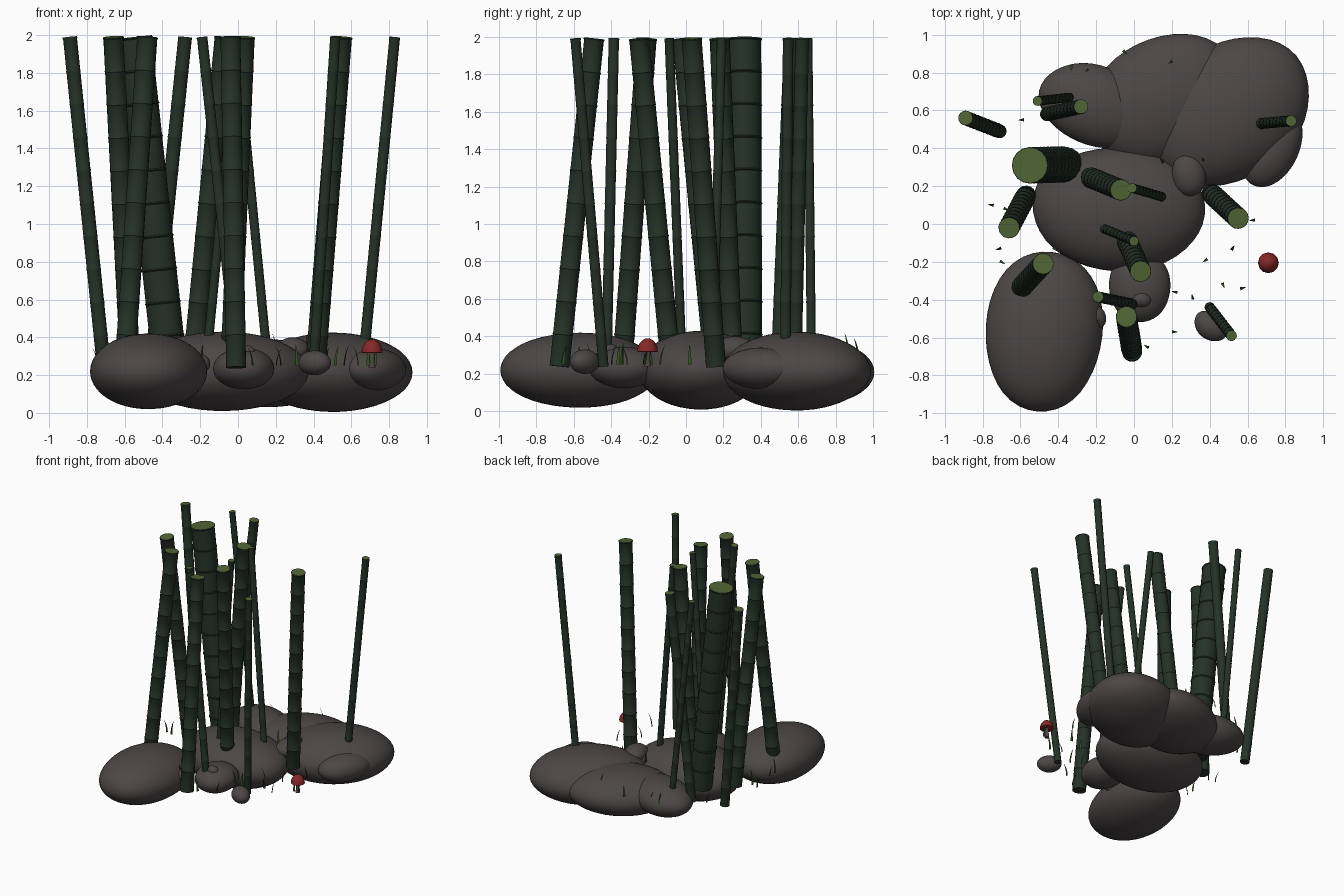
import bpy, bmesh, math, random
from mathutils import Vector, Matrix

if "Cube" in bpy.data.objects:
    bpy.data.objects.remove(bpy.data.objects["Cube"])

random.seed(4)


def mat(name, rgb):
    m = bpy.data.materials.new(name)
    m.diffuse_color = (*rgb, 1)
    m.use_nodes = True
    m.node_tree.nodes["Principled BSDF"].inputs["Base Color"].default_value = m.diffuse_color
    return m


ROCK = mat("dark_stone", (0.072, 0.063, 0.062))
STALK = mat("dark_green", (0.018, 0.031, 0.021))
CUT = mat("cut_green", (0.08, 0.13, 0.036))
GRASS = mat("grass_green", (0.028, 0.085, 0.012))
RED = mat("mushroom_red", (0.24, 0.02, 0.02))
STEM = mat("stem_brown", (0.09, 0.06, 0.06))


def finish(name, bm, mats, smooth=True):
    bmesh.ops.recalc_face_normals(bm, faces=bm.faces)
    me = bpy.data.meshes.new(name)
    bm.to_mesh(me)
    bm.free()
    for m in mats:
        me.materials.append(m)
    ob = bpy.data.objects.new(name, me)
    bpy.context.collection.objects.link(ob)
    if smooth:
        for o in bpy.context.selected_objects:
            o.select_set(False)
        bpy.context.view_layer.objects.active = ob
        ob.select_set(True)
        bpy.ops.object.shade_smooth_by_angle(angle=math.radians(40))
    return ob


def lathe(bm, profile, frame, sides=16):
    """Stack of rings (radius, height) along the frame's z, capped at both ends."""
    rings = []
    for r, z in profile:
        rings.append([bm.verts.new(frame @ Vector((r * math.cos(t), r * math.sin(t), z)))
                      for t in (2 * math.pi * i / sides for i in range(sides))])
    for a, b in zip(rings, rings[1:]):
        for i in range(sides):
            j = (i + 1) % sides
            bm.faces.new((a[i], a[j], b[j], b[i]))
    bm.faces.new(rings[0][::-1])
    return bm.faces.new(rings[-1])


# Rocks: slightly lumpy ellipsoids (centre, half sizes, turn about z in degrees)
def rock(name, c, s, turn):
    bm = bmesh.new()
    bmesh.ops.create_icosphere(bm, subdivisions=4, radius=1)
    ph = [random.uniform(0, 6.28) for _ in range(2)]
    rot = Matrix.Rotation(math.radians(turn), 3, 'Z')
    for v in bm.verts:
        p = v.co.normalized()
        k = 1 + 0.025 * math.sin(3 * p.x + ph[0]) * math.cos(2.5 * p.y + ph[1])
        v.co = rot @ Vector((p.x * s[0] * k, p.y * s[1] * k, p.z * s[2])) + Vector(c)
    finish(name, bm, [ROCK])


rock("rock_front_left", (-0.475, -0.565, 0.22), (0.315, 0.43, 0.2), -5)
rock("rock_middle", (-0.08, 0.08, 0.22), (0.46, 0.33, 0.21), -4)
rock("rock_back_right", (0.505, 0.59, 0.215), (0.46, 0.35, 0.21), 40)
rock("rock_back", (0.15, 0.66, 0.21), (0.42, 0.32, 0.18), 25)
rock("rock_back_left", (-0.21, 0.625, 0.24), (0.3, 0.21, 0.14), -22)
rock("rock_right", (0.73, 0.40, 0.23), (0.22, 0.14, 0.11), 60)
rock("rock_front", (0.03, -0.33, 0.235), (0.165, 0.19, 0.11), 0)
rock("pebble_middle", (0.29, 0.26, 0.33), (0.09, 0.115, 0.07), 10)
rock("pebble_front_right", (0.405, -0.54, 0.265), (0.095, 0.07, 0.065), -40)
rock("pebble_front_left", (-0.2, -0.49, 0.26), (0.05, 0.065, 0.05), 20)
rock("pebble_front", (0.04, -0.4, 0.32), (0.05, 0.04, 0.04), 0)

# Jointed stalks: base x, base y, top x, top y, radius
STALKS = [
    (-0.71, 0.49, -0.89, 0.56, 0.038), (-0.36, 0.315, -0.55, 0.31, 0.094),
    (-0.57, 0.15, -0.66, -0.02, 0.055), (-0.60, -0.34, -0.48, -0.21, 0.055),
    (-0.46, 0.58, -0.28, 0.62, 0.038), (-0.33, 0.67, -0.51, 0.65, 0.025),
    (-0.24, 0.25, -0.07, 0.18, 0.055), (0.16, 0.14, -0.01, 0.19, 0.025),
    (0.41, 0.16, 0.55, 0.03, 0.055), (0.66, 0.53, 0.83, 0.545, 0.029),
    (-0.17, -0.02, 0.0, -0.09, 0.025), (-0.04, -0.08, 0.035, -0.25, 0.055),
    (0.0, -0.425, -0.19, -0.385, 0.029), (-0.01, -0.675, -0.04, -0.49, 0.055),
    (0.4, -0.44, 0.515, -0.59, 0.028),
]
for n, (bx, by, tx, ty, r) in enumerate(STALKS):
    a, b = Vector((bx, by, 0.24)), Vector((tx, ty, 1.99))
    axis = b - a
    frame = Matrix.Translation(a) @ axis.to_track_quat('Z', 'Y').to_matrix().to_4x4()
    seg, prof = 10, []
    h = axis.length / seg
    for i in range(seg):
        prof += [(r * 0.97, i * h), (r * 0.97, (i + 0.93) * h), (r * 1.03, (i + 0.965) * h)]
    prof.append((r, axis.length))
    bm = bmesh.new()
    top = lathe(bm, prof, frame)
    top.material_index = 1
    finish(f"stalk_{n + 1}", bm, [STALK, CUT])

# Mushroom
place = Matrix.Translation((0.71, -0.205, 0))
bm = bmesh.new()
lathe(bm, [(0.018, 0.24), (0.014, 0.28), (0.016, 0.33)], place, 10)
finish("mushroom_stem", bm, [STEM])
bm = bmesh.new()
dome = [(0.055 * math.cos(t), 0.32 + 0.07 * math.sin(t))
        for t in (math.radians(d) for d in (0, 20, 40, 60, 78, 88))]
lathe(bm, [(0.05, 0.318)] + dome, place, 12)
finish("mushroom_cap", bm, [RED])

# Grass blades: short curved tapering strips
SPOTS = [(-.33, .83), (-.05, .91), (.2, .86), (-.59, .55), (-.75, .1), (-.68, .08),
         (-.71, -.13), (-.7, -.2), (-.42, -.13), (.63, .02), (.38, -.19), (.52, -.13),
         (.47, -.32), (.57, -.34), (.31, -.39), (.22, -.36), (.21, -.57), (.07, -.65),
         (-.24, .82), (.15, .33), (.37, .33), (.08, .17), (-.37, .17), (-.19, -.51),
         (.69, -.22), (.73, -.21)]
bm = bmesh.new()
for x, y in SPOTS:
    ang, ht = random.uniform(0, 6.28), random.uniform(0.09, 0.13)
    d = Vector((math.cos(ang), math.sin(ang), 0))
    side = Vector((-d.y, d.x, 0))
    buried = (x, y) in ((-.05, .91), (.2, .86), (.15, .33), (.37, .33), (.08, .17))
    base = Vector((x, y, 0.3 if buried else 0.25))
    prev = None
    for i in range(5):
        t = i / 4
        c = base + d * 0.03 * (t * t - 0.3) + Vector((0, 0, ht * t))
        w = 0.008 * (1 - t * t) + 0.0008
        row = [bm.verts.new(c + side * w), bm.verts.new(c + d * w * 0.6), bm.verts.new(c - side * w)]
        if prev:
            for j in range(3):
                k = (j + 1) % 3
                bm.faces.new((prev[j], prev[k], row[k], row[j]))
        prev = row
finish("grass_blades", bm, [GRASS], smooth=False)
